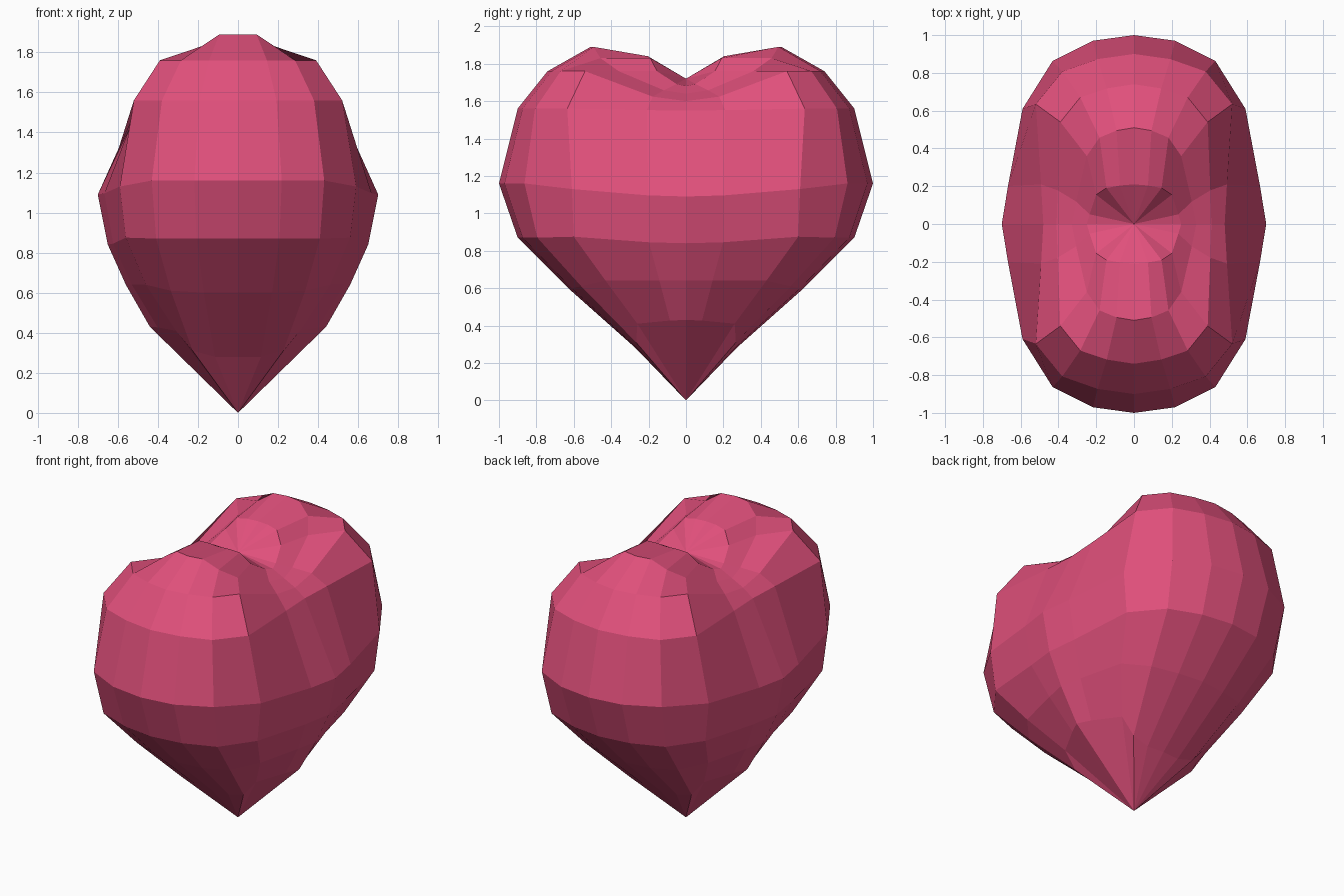
import bpy, bmesh

if "Cube" in bpy.data.objects:
    bpy.data.objects.remove(bpy.data.objects["Cube"])

# Each ring: front (y, z), diagonal (x, y, z), side (x, z), shoulder z
RINGS = [
    (.27, .28, .31, .26, .41, .44, .43, .31),
    (.63, .60, .46, .43, .64, .56, .64, .61),
    (.90, .87, .56, .60, .875, .65, .84, .87),
    (1.0, 1.16, .59, .61, 1.13, .70, 1.09, 1.16),
    (.90, 1.56, .52, .635, 1.56, .48, 1.55, 1.56),
    (.74, 1.76, .39, .54, 1.76, .41, 1.60, 1.76),
    (.51, 1.89, .25, .36, 1.76, .33, 1.64, 1.83),
    (.21, 1.84, .20, .155, 1.76, .25, 1.68, 1.83),
]


def ring_points(fy, fz, dx, dy, dz, sx, sz, hz):
    """Quarter outline from front centre to side, mirrored to 20 points."""
    quarter = [
        (0, fy, fz),
        (.37 * dx, .97 * fy, fz),
        (.73 * dx, dy + .65 * (fy - dy), hz),
        (dx, dy, dz),
        (dx + .7 * (sx - dx), .33 * dy, sz + .15 * (dz - sz)),
        (sx, 0, sz),
    ]
    half = quarter + [(x, -y, z) for x, y, z in quarter[-2::-1]]
    return half + [(-x, y, z) for x, y, z in half[-2:0:-1]]


# Heart body: stacked rings closed by a bottom point and a top dimple
bm = bmesh.new()
rings = [[bm.verts.new(p) for p in ring_points(*r)] for r in RINGS]
bottom = bm.verts.new((0, 0, 0))
top = bm.verts.new((0, 0, 1.72))
n = len(rings[0])
for i in range(n):
    j = (i + 1) % n
    bm.faces.new((bottom, rings[0][i], rings[0][j]))
    bm.faces.new((top, rings[-1][j], rings[-1][i]))
    for a, b in zip(rings, rings[1:]):
        bm.faces.new((a[i], b[i], b[j], a[j]))
bmesh.ops.recalc_face_normals(bm, faces=bm.faces)
mesh = bpy.data.meshes.new("heart")
bm.to_mesh(mesh)
bm.free()
heart = bpy.data.objects.new("heart", mesh)
bpy.context.collection.objects.link(heart)

# Rose red colour
mat = bpy.data.materials.new("rose_red")
mat.diffuse_color = (.75, .08, .2, 1)
mat.use_nodes = True
mat.node_tree.nodes["Principled BSDF"].inputs["Base Color"].default_value = mat.diffuse_color
mesh.materials.append(mat)
